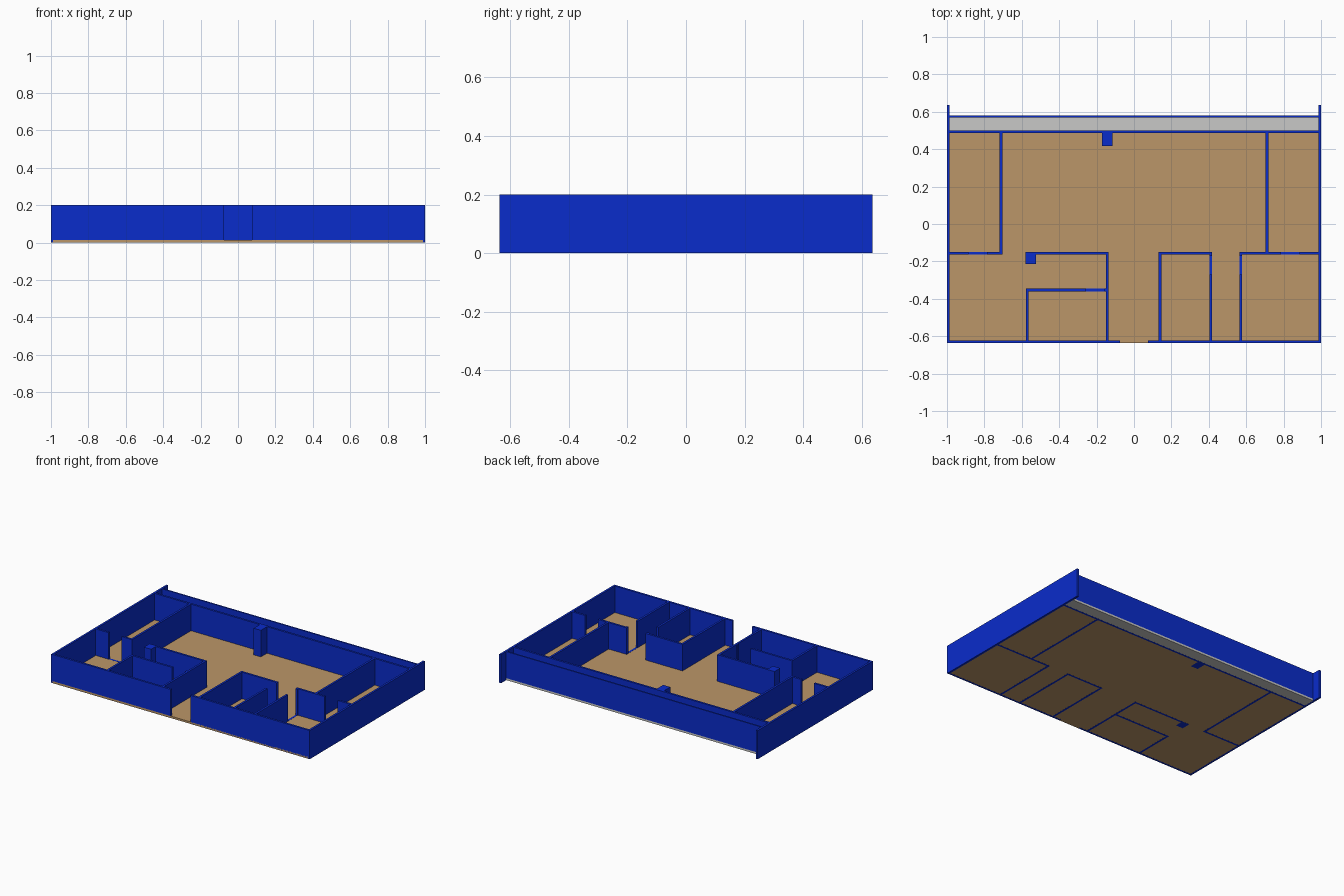
import bpy

if "Cube" in bpy.data.objects:
    bpy.data.objects.remove(bpy.data.objects["Cube"])

H = 0.2        # wall height
T = 0.0143     # wall and slab thickness
SILL = 0.0148  # strip left in the floor under inner doorways


def material(name, rgb):
    m = bpy.data.materials.new(name)
    m.diffuse_color = (*rgb, 1)
    m.use_nodes = True
    m.node_tree.nodes["Principled BSDF"].inputs["Base Color"].default_value = m.diffuse_color
    return m


BLUE = material("wall_blue", (0.003, 0.025, 0.60))
TAN = material("floor_tan", (0.50, 0.305, 0.138))
GREY = material("balcony_grey", (0.58, 0.58, 0.57))


def box(name, x0, x1, y0, y1, z0, z1, mat):
    v = [(x, y, z) for x in (x0, x1) for y in (y0, y1) for z in (z0, z1)]
    f = [(0, 1, 3, 2), (4, 6, 7, 5), (0, 4, 5, 1),
         (2, 3, 7, 6), (0, 2, 6, 4), (1, 5, 7, 3)]
    me = bpy.data.meshes.new(name)
    me.from_pydata(v, [], f)
    me.materials.append(mat)
    ob = bpy.data.objects.new(name, me)
    bpy.context.collection.objects.link(ob)
    return ob


def wall(name, axis, at, a, b, door=None):
    """Wall along an axis, centred on 'at', from a to b, with optional doorway."""
    spans = [(a, b, H)]
    if door:
        spans = [(a, door[0], H), (door[0], door[1], SILL), (door[1], b, H)]
    for i, (s, e, top) in enumerate(spans):
        part = f"{name}_{'sill' if top == SILL else i}"
        lo, hi = at - T / 2, at + T / 2
        if axis == 'x':
            box(part, s, e, lo, hi, 0, top, BLUE)
        else:
            box(part, lo, hi, s, e, 0, top, BLUE)


h = T / 2
FRONT, MID, BACK = -0.636 + h, -0.157, 0.493

# Floors
box("main_floor", -0.99, 0.99, -0.636, BACK, 0.0004, T, TAN)
box("balcony_floor", -0.99, 0.99, BACK, 0.579, 0.0004, T, GREY)

# Outer walls, side bedrooms' long walls and front wall halves
for s, side in ((-1, "left"), (1, "right")):
    wall(f"{side}_outer_wall", 'y', s * (1 - h), -0.636, 0.636)
    wall(f"{side}_room_wall", 'y', s * 0.711, MID - h, BACK)
    a, b = sorted((s * 0.076, s * (1 - T)))
    wall(f"{side}_front_wall", 'x', FRONT, a, b)
wall("back_wall", 'x', BACK, -1 + T, 1 - T)
box("balcony_wall", -1 + T, 1 - T, 0.569, 0.579, T, H, BLUE)

# Cross walls with doorways
wall("left_cross_wall", 'x', MID, -1 + T, -0.711 + h, (-0.886, -0.786))
wall("right_cross_wall", 'x', MID, 0.571 - h, 1 - T, (0.786, 0.886))
wall("right_bedroom_wall", 'y', 0.571, FRONT, MID + h, (-0.271, -0.171))

# Left service rooms
wall("left_service_back", 'x', MID, -0.571, -0.143 + h)
wall("left_service_hall", 'y', -0.143, FRONT, MID + h)
wall("left_service_divider", 'x', -0.353, -0.571 - h, -0.143, (-0.257, -0.157))
wall("left_service_side", 'y', -0.571, FRONT, -0.353 + h)

# Right service room
wall("right_service_back", 'x', MID, 0.139 - h, 0.411 + h)
wall("right_service_hall", 'y', 0.139, FRONT, MID + h)
wall("right_service_side", 'y', 0.411, FRONT, MID + h, (-0.271, -0.171))

# Columns
box("back_column", -0.171, -0.116, 0.418, BACK, 0, H, BLUE)
box("hall_column", -0.579, -0.523, -0.213, -0.150, 0, H, BLUE)
